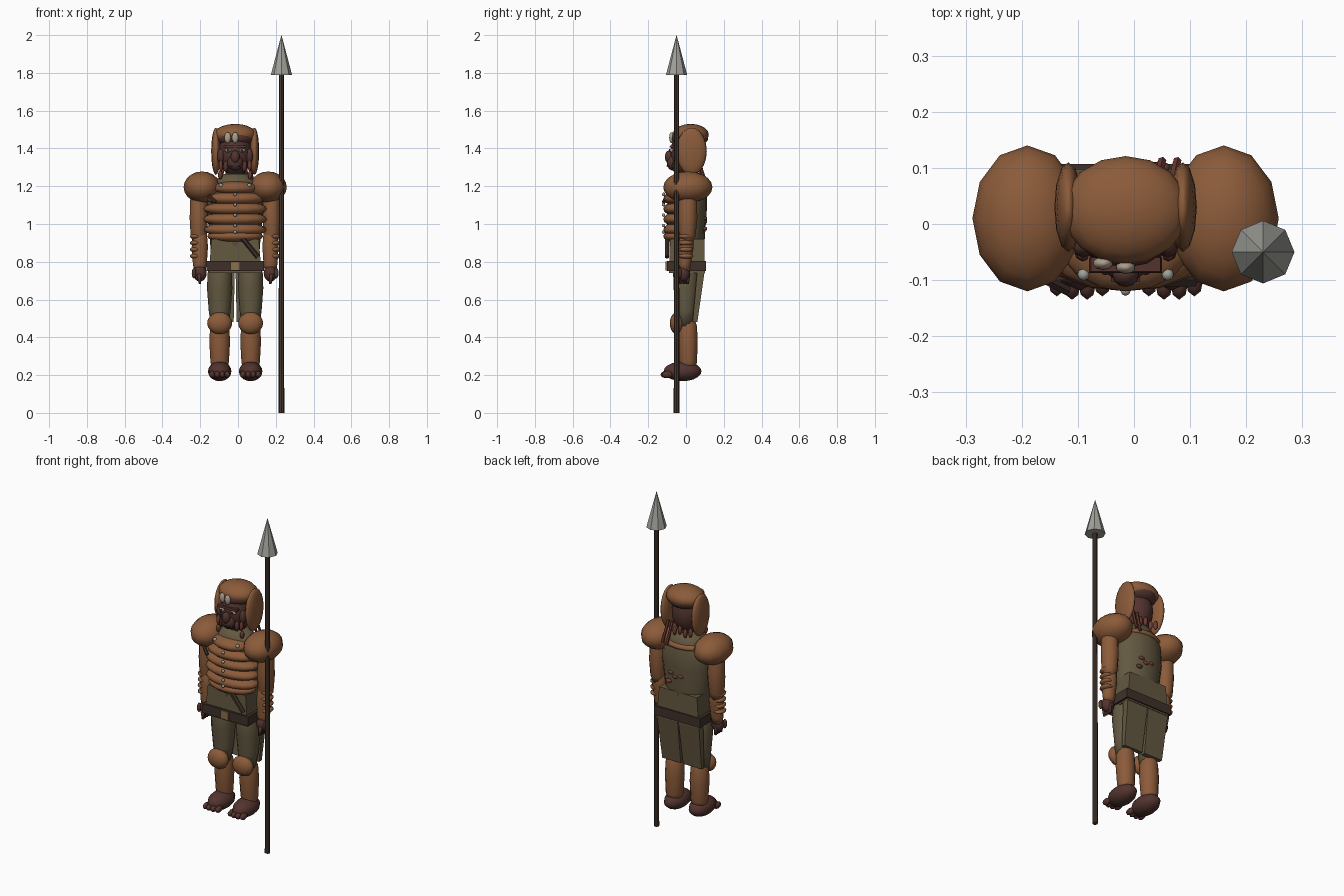
import bpy, bmesh, math
from mathutils import Vector, Matrix, Euler

CX = -0.015  # the figure stands slightly left of the spear side

def mat(name, r, g, b):
    m = bpy.data.materials.new(name)
    m.diffuse_color = (r, g, b, 1)
    return m

LEATHER = mat("leather", 0.26, 0.105, 0.042)
SKIN = mat("skin", 0.085, 0.034, 0.028)
CLOTH = mat("cloth", 0.125, 0.098, 0.052)
DARK = mat("dark_leather", 0.05, 0.03, 0.022)
WOOD = mat("wood", 0.06, 0.038, 0.027)
STEEL = mat("steel", 0.36, 0.36, 0.33)
BONE = mat("bone", 0.42, 0.34, 0.26)
RED = mat("red_brown", 0.16, 0.045, 0.03)
BRASS = mat("brass", 0.25, 0.16, 0.07)

def finish(name, bm, m, smooth=True):
    bmesh.ops.recalc_face_normals(bm, faces=bm.faces)
    for f in bm.faces:
        f.smooth = smooth
    me = bpy.data.meshes.new(name)
    bm.to_mesh(me)
    bm.free()
    me.materials.append(m)
    o = bpy.data.objects.new(name, me)
    bpy.context.collection.objects.link(o)
    return o

def ball(name, c, r, m, rot=(0, 0, 0), seg=12, rings=10):
    bm = bmesh.new()
    M = (Matrix.Translation((c[0] + CX, c[1], c[2])) @ Euler(rot).to_matrix().to_4x4()
         @ Matrix.Diagonal((*r, 1)))
    bmesh.ops.create_uvsphere(bm, u_segments=seg, v_segments=rings, radius=1, matrix=M)
    return finish(name, bm, m)

def loft(name, rings, m, seg=12):
    """Skin of elliptical rings given as (z, x, y, rx, ry)."""
    bm = bmesh.new()
    loops = [[bm.verts.new((x + CX + rx * math.cos(2 * math.pi * i / seg),
                            y + ry * math.sin(2 * math.pi * i / seg), z)) for i in range(seg)]
             for z, x, y, rx, ry in rings]
    for a, b in zip(loops, loops[1:]):
        for i in range(seg):
            j = (i + 1) % seg
            bm.faces.new((a[i], a[j], b[j], b[i]))
    bm.faces.new(loops[0])
    bm.faces.new(loops[-1])
    return finish(name, bm, m)

def block(name, low, high, m):
    """Tapered box; low/high are (x0, x1, y0, y1, z)."""
    bm = bmesh.new()
    q = [[bm.verts.new((x + CX, y, z)) for x, y in ((a, c), (b, c), (b, d), (a, d))]
         for a, b, c, d, z in (low, high)]
    for i in range(4):
        j = (i + 1) % 4
        bm.faces.new((q[0][i], q[0][j], q[1][j], q[1][i]))
    bm.faces.new(q[0])
    bm.faces.new(q[1])
    return finish(name, bm, m, False)

def rod(name, p, q, r1, r2, m, seg=8, smooth=False):
    p, q = Vector(p), Vector(q)
    d = q - p
    bm = bmesh.new()
    M = Matrix.Translation((p + q) / 2 + Vector((CX, 0, 0))) @ d.to_track_quat('Z', 'Y').to_matrix().to_4x4()
    bmesh.ops.create_cone(bm, cap_ends=True, segments=seg, radius1=r1, radius2=r2,
                          depth=d.length, matrix=M)
    return finish(name, bm, m, smooth)

# spear
SX, SY = 0.23 - CX, -0.05
rod("spear_shaft", (SX, SY, 0), (SX, SY, 1.8), 0.015, 0.013, WOOD)
rod("spear_head", (SX, SY, 1.79), (SX, SY, 2.0), 0.056, 0.0005, STEEL)

# torso and tunic
loft("torso", [(0.8, 0, 0.005, 0.125, 0.085), (0.93, 0, 0.005, 0.135, 0.095),
               (1.07, 0, 0.01, 0.15, 0.1), (1.16, 0, 0.01, 0.145, 0.1),
               (1.22, 0, 0.01, 0.11, 0.085), (1.265, 0, 0.01, 0.072, 0.065)], CLOTH, 16)
loft("neck", [(1.2, 0, 0.01, 0.055, 0.055), (1.33, 0, 0.01, 0.05, 0.05)], SKIN)
block("tunic_waist", (-0.14, 0.14, -0.09, 0.1, 0.74), (-0.125, 0.125, -0.085, 0.097, 0.92), CLOTH)
block("belt", (-0.152, 0.152, -0.1, 0.107, 0.75), (-0.152, 0.152, -0.1, 0.107, 0.805), DARK)
block("belt_buckle", (-0.025, 0.025, -0.108, -0.09, 0.753), (-0.025, 0.025, -0.108, -0.09, 0.802), BRASS)
for s, n in ((-1, "left"), (1, "right")):
    a = sorted((s * 0.008, s * 0.13))
    b = sorted((s * 0.002, s * 0.14))
    block("coat_tail_" + n, (*a, 0.035, 0.06, 0.48), (*b, 0.06, 0.1, 0.76), CLOTH)

# layered front armour bands, with rivets down the middle
for i, (z, w, h) in enumerate([(1.19, 0.12, 0.04), (1.135, 0.155, 0.042), (1.08, 0.167, 0.042),
                               (1.025, 0.168, 0.042), (0.97, 0.165, 0.042), (0.935, 0.148, 0.038)]):
    ball(f"chest_band_{i}", (0, -0.03, z), (w, 0.09, h), LEATHER, seg=16)
    if i:
        ball(f"chest_rivet_{i}", (0, -0.119, z + 0.022), (0.009,) * 3, STEEL, seg=8, rings=6)
loft("collar_band", [(1.185, 0, 0.012, 0.137, 0.099), (1.195, 0, 0.012, 0.139, 0.102),
                     (1.21, 0, 0.012, 0.122, 0.095)], LEATHER, 16)
for s in (-1, 1):
    ball("collar_rivet", (s * 0.075, -0.09, 1.205), (0.011,) * 3, STEEL, seg=8, rings=6)
rod("hip_strap", (0.035, -0.1, 0.93), (0.12, -0.1, 0.825), 0.013, 0.013, DARK, 6)
rod("shoulder_strap", (-0.14, -0.1, 1.15), (-0.105, -0.118, 1.115), 0.01, 0.01, DARK, 6)

# small red tears on the back of the tunic
for x, z in ((0.045, 1.03), (-0.02, 1.02), (0.06, 0.975), (0.015, 1.01)):
    ball("back_tear", (x, 0.1, z), (0.02, 0.012, 0.011), RED, seg=8, rings=6)

# limbs, mirrored
for s, n in ((-1, "left"), (1, "right")):
    ball("pauldron_" + n, (s * 0.175, 0.01, 1.195), (0.098, 0.13, 0.083), LEATHER)
    ax = s * 0.193
    loft("upper_arm_" + n, [(0.9, ax, 0.008, 0.03, 0.03), (0.94, ax, 0.008, 0.043, 0.043),
                            (1.03, ax, 0.01, 0.048, 0.05), (1.13, ax, 0.01, 0.045, 0.048),
                            (1.19, ax, 0.01, 0.03, 0.03)], LEATHER)
    ax = s * 0.187
    loft("forearm_" + n, [(0.75, ax, -0.005, 0.03, 0.026), (0.79, ax, -0.005, 0.037, 0.032),
                          (0.88, ax, 0.002, 0.043, 0.038), (0.94, ax, 0.004, 0.038, 0.037),
                          (0.97, ax, 0.005, 0.022, 0.022)], LEATHER)
    for z in (0.83, 0.865, 0.9, 0.935):
        ball("forearm_ridge_" + n, (s * 0.21, 0.0, z), (0.032, 0.04, 0.015), LEATHER, seg=10, rings=6)
    ball("hand_" + n, (s * 0.187, -0.012, 0.74), (0.036, 0.034, 0.045), SKIN)
    for k in range(4):
        y = -0.04 + 0.017 * k
        rod("finger_" + n, (s * 0.192, y, 0.735), (s * 0.186, y - 0.003, 0.682), 0.012, 0.007, SKIN, 6, True)
    ball("thumb_" + n, (s * 0.218, -0.035, 0.74), (0.012, 0.013, 0.028), SKIN, seg=8, rings=6)

    lx = s * 0.082
    loft("thigh_" + n, [(0.46, lx, -0.005, 0.047, 0.045), (0.54, lx, 0, 0.058, 0.052),
                        (0.66, lx, 0, 0.067, 0.066), (0.74, lx, 0, 0.064, 0.068),
                        (0.79, lx, 0, 0.05, 0.055)], CLOTH)
    ball("knee_guard_" + n, (lx, -0.048, 0.475), (0.066, 0.038, 0.058), LEATHER)
    loft("shin_guard_" + n, [(0.23, lx, 0.012, 0.04, 0.038), (0.27, lx, 0.012, 0.049, 0.046),
                             (0.38, lx, 0.01, 0.055, 0.052), (0.46, lx, 0.008, 0.05, 0.05),
                             (0.51, lx, 0.005, 0.032, 0.035)], LEATHER)
    ball("foot_" + n, (lx, -0.018, 0.22), (0.062, 0.1, 0.052), SKIN)
    for k in range(4):
        ball("toe_" + n, (lx + (k - 1.5) * 0.027, -0.108 + 0.006 * abs(k - 1.5), 0.203),
             (0.016, 0.03, 0.019), SKIN, seg=8, rings=6)

    # helmet cheek flap, ear, eye and hair strands
    ball("cheek_flap_" + n, (s * 0.102, 0.03, 1.385), (0.025, 0.08, 0.125), LEATHER)
    ball("ear_" + n, (s * 0.075, -0.04, 1.36), (0.02, 0.02, 0.04), SKIN, seg=8, rings=6)
    ball("eye_" + n, (s * 0.038, -0.077, 1.39), (0.017, 0.01, 0.011), BONE, seg=8, rings=6)
    ball("pupil_" + n, (s * 0.036, -0.087, 1.39), (0.007, 0.004, 0.007), DARK, seg=8, rings=6)
    ball("jaw_knob_" + n, (s * 0.05, -0.06, 1.305), (0.014, 0.014, 0.03), SKIN, seg=8, rings=6)
    ball("braid_" + n, (s * 0.076, -0.055, 1.31), (0.011, 0.012, 0.03), RED, seg=8, rings=6)
    ball("braid_end_" + n, (s * 0.079, -0.052, 1.26), (0.012, 0.013, 0.024), RED, seg=8, rings=6)

# head
ball("head", (0, 0.005, 1.375), (0.088, 0.088, 0.125), SKIN, seg=16)
ball("muzzle", (0, -0.07, 1.325), (0.042, 0.032, 0.042), SKIN)
ball("nose", (0, -0.09, 1.355), (0.024, 0.022, 0.034), SKIN)
block("mouth", (-0.026, 0.026, -0.103, -0.09, 1.305), (-0.026, 0.026, -0.103, -0.09, 1.311), DARK)
block("brow", (-0.065, 0.065, -0.087, -0.06, 1.404), (-0.062, 0.062, -0.085, -0.06, 1.416), SKIN)
ball("helmet_lining", (0, 0.02, 1.455), (0.1, 0.098, 0.05), SKIN, seg=16)
ball("helmet_dome", (0, 0.025, 1.472), (0.113, 0.096, 0.058), LEATHER, seg=16)
for x, y in ((-0.04, -0.07), (0.0, -0.077)):
    ball("brow_tooth", (x, y, 1.457), (0.018, 0.012, 0.029), BONE, seg=10, rings=8)

# hair strands behind the head
for k, x in enumerate((-0.07, -0.035, 0.0, 0.035)):
    ball("nape_bead", (x, 0.078, 1.285 - 0.012 * (k % 2)), (0.012, 0.012, 0.028), RED, seg=8, rings=6)
for x, z in ((0.065, 1.19), (0.092, 1.2)):
    rod("back_strand", (x - 0.01, 0.07, 1.32), (x, 0.112, z), 0.009, 0.008, RED, 6)
